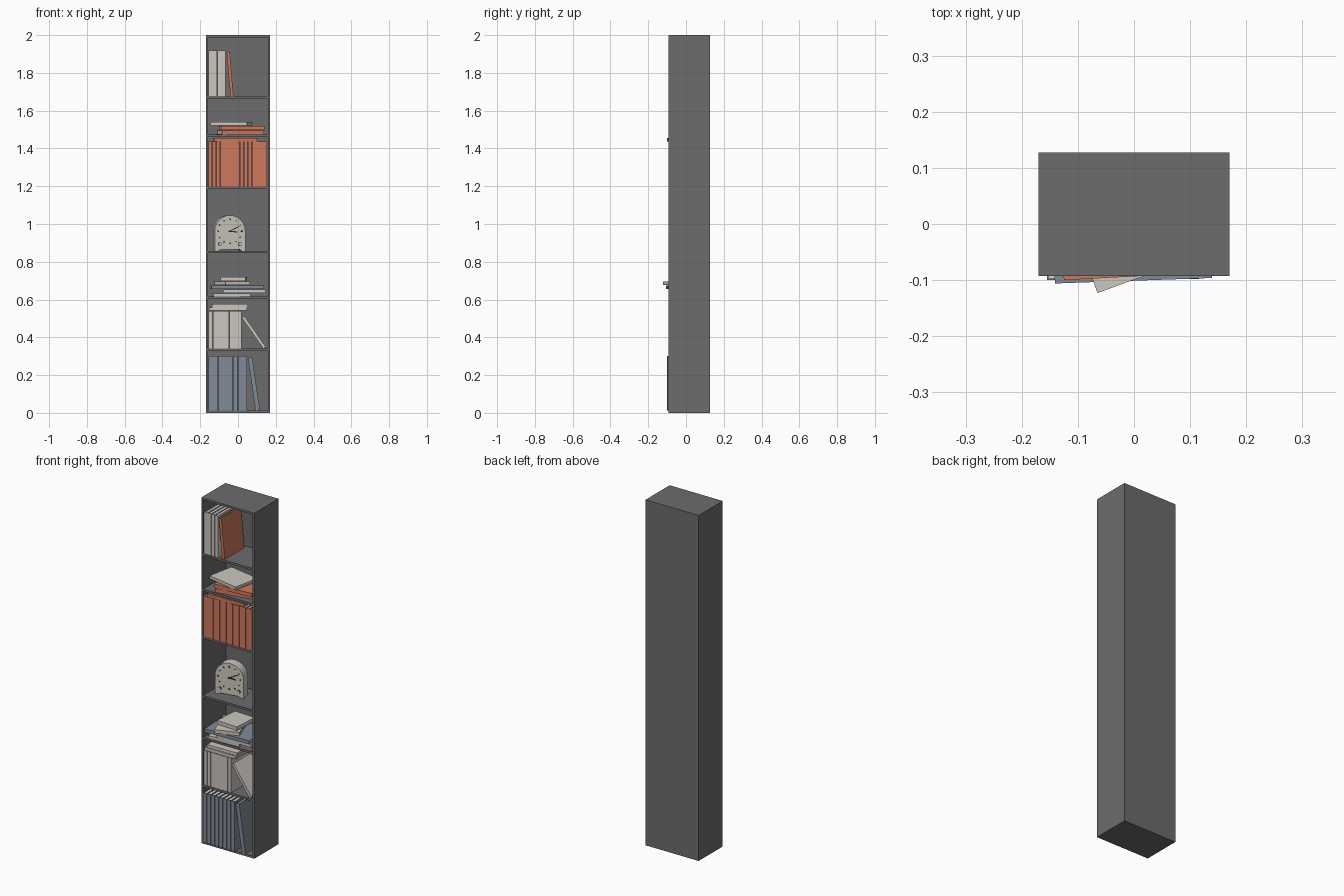
import bpy, bmesh, math
from math import radians, sin, cos, pi
from mathutils import Matrix, Vector

if "Cube" in bpy.data.objects:
    bpy.data.objects.remove(bpy.data.objects["Cube"])


def material(name, rgb):
    m = bpy.data.materials.new(name)
    m.use_nodes = True
    m.diffuse_color = (*rgb, 1)
    m.node_tree.nodes["Principled BSDF"].inputs["Base Color"].default_value = (*rgb, 1)
    return m


GREY = material("case grey", (0.15, 0.15, 0.15))
RED = material("terracotta", (0.62, 0.19, 0.11))
CREAM = material("cream", (0.60, 0.57, 0.52))
BLUE = material("slate blue", (0.22, 0.26, 0.32))
PAGES = material("paper", (0.70, 0.69, 0.66))
DARK = material("clock dark", (0.03, 0.03, 0.03))


def finish(name, bm, mats, matrix=Matrix()):
    bmesh.ops.recalc_face_normals(bm, faces=bm.faces[:])
    me = bpy.data.meshes.new(name)
    bm.to_mesh(me)
    bm.free()
    for m in mats:
        me.materials.append(m)
    ob = bpy.data.objects.new(name, me)
    ob.matrix_world = matrix
    bpy.context.collection.objects.link(ob)
    return ob


def add_box(bm, lo, hi, index=0):
    lo, hi = Vector(lo), Vector(hi)
    mat = Matrix.Translation((lo + hi) / 2) @ Matrix.Diagonal((*(hi - lo), 1))
    verts = bmesh.ops.create_cube(bm, size=1, matrix=mat)["verts"]
    for f in {f for v in verts for f in v.link_faces}:
        f.material_index = index


def box(name, lo, hi, mat):
    bm = bmesh.new()
    add_box(bm, lo, hi)
    return finish(name, bm, [mat])


def extrude_shape(name, points, y0, y1, mat, matrix=Matrix()):
    """Prism from an x-z outline, running from y0 to y1."""
    bm = bmesh.new()
    face = bm.faces.new([bm.verts.new((x, y0, z)) for x, z in points])
    geo = bmesh.ops.extrude_face_region(bm, geom=[face])["geom"]
    bmesh.ops.translate(bm, vec=(0, y1 - y0, 0),
                        verts=[g for g in geo if isinstance(g, bmesh.types.BMVert)])
    return finish(name, bm, [mat], matrix)


def book(name, t, d, h, mat, matrix):
    """Two boards and a spine around a slightly inset page block."""
    bm = bmesh.new()
    c, i = 0.0025, 0.004
    add_box(bm, (0, 0, 0), (c, d, h))
    add_box(bm, (t - c, 0, 0), (t, d, h))
    add_box(bm, (c, 0, 0), (t - c, c, h))
    add_box(bm, (c, c, i), (t - c, d - i, h - i), 1)
    return finish(name, bm, [mat, PAGES], matrix)


def row(name, x0, x1, count, z, h, y, d, mat):
    step = (x1 - x0) / count
    for k in range(count):
        book(f"{name}_{k + 1}", step - 0.0012, d, h, mat,
             Matrix.Translation((x0 + k * step, y, z)))


def leaning(name, x, z, angle, t, h, y, d, mat):
    book(name, t, d, h, mat,
         Matrix.Translation((x, y, z)) @ Matrix.Rotation(radians(-angle), 4, 'Y'))


def lying(name, x, y, z, w, d, t, turn, mat):
    """Flat book whose front left corner is at x, y."""
    book(name, t, d, w, mat,
         Matrix.Translation((x, y, z + t)) @ Matrix.Rotation(radians(turn), 4, 'Z')
         @ Matrix.Rotation(pi / 2, 4, 'Y'))


# Case
W, F, B, T = 0.17, -0.093, 0.127, 0.012
for side, name in ((1, "left"), (-1, "right")):
    xs = sorted((side * W, side * (W - T)))
    box(f"{name}_side", (xs[0], F, 0), (xs[1], B, 2), GREY)
box("back_panel", (-W + T, B - T, 0), (W - T, B, 2), GREY)
SHELVES = [T, 0.34, 0.615, 0.858, 1.198, 1.473, 1.677, 2.0]
for k, z in enumerate(SHELVES):
    box(f"shelf_{k}", (-W + T, F, z - T), (W - T, B - T, z), GREY)
S0, S1, S2, S3, S4, S5, S6, _ = SHELVES

# Bottom compartment: tall blue volumes
row("blue_volume", -0.155, 0.05, 8, S0, 0.288, -0.1, 0.2, BLUE)
leaning("blue_leaning_book", 0.093, S0, 8.2, 0.023, 0.282, -0.098, 0.19, BLUE)

# Second compartment: cream books
row("cream_book", -0.155, 0.02, 8, S1, 0.2, -0.09, 0.17, CREAM)
lying("cream_flat_lower", -0.153, -0.088, 0.541, 0.2, 0.15, 0.017, 0, CREAM)
lying("cream_flat_upper", -0.138, -0.085, 0.559, 0.19, 0.15, 0.017, 1, CREAM)
leaning("cream_leaning_book", 0.134, S1, 34.7, 0.016, 0.2, -0.088, 0.16, CREAM)

# Third compartment: untidy stack
lying("stack_book_1", -0.13, -0.09, S2, 0.195, 0.17, 0.018, 2, CREAM)
lying("stack_book_2", -0.08, -0.088, 0.634, 0.225, 0.17, 0.02, 0, CREAM)
lying("stack_book_3", -0.141, -0.106, 0.655, 0.28, 0.19, 0.02, 2, BLUE)
lying("stack_book_4", -0.065, -0.123, 0.676, 0.137, 0.19, 0.02, 20, CREAM)
lying("stack_book_5", -0.092, -0.06, 0.697, 0.133, 0.15, 0.022, -4, CREAM)

# Clock
R, H = 0.082, 0.106
clock = Matrix.Translation((-0.042, -0.02, S3)) @ Matrix.Rotation(radians(11), 4, 'Z')
arch = [(R * cos(pi * k / 24), H + R * sin(pi * k / 24)) for k in range(25)]
feet = [(-R, 0), (-R + 0.02, 0), (-R + 0.03, 0.007),
        (R - 0.03, 0.007), (R - 0.02, 0), (R, 0)]
body = extrude_shape("clock_body", arch + feet, 0, 0.055, CREAM, clock)


def clock_bar(name, angle, r0, r1, half):
    """Thin radial bar on the dial; the angle runs clockwise from twelve."""
    a = radians(angle)
    u, v = Vector((sin(a), cos(a))), Vector((cos(a), -sin(a)))
    c = Vector((0, H - 0.002))
    pts = [c + u * r0 - v * half, c + u * r0 + v * half,
           c + u * r1 + v * half, c + u * r1 - v * half]
    extrude_shape(name, pts, -0.003, 0.001, DARK, clock)


def disc(name, x, z, r, depth, mat):
    pts = [(x + r * cos(k * pi / 10), z + r * sin(k * pi / 10)) for k in range(20)]
    extrude_shape(name, pts, -depth, 0.001, mat, clock)


for k in range(12):
    clock_bar(f"clock_tick_{k}", k * 30, 0.06, 0.068, 0.0035 if k % 3 == 0 else 0.002)
clock_bar("minute_hand", 62, -0.008, 0.056, 0.002)
clock_bar("hour_hand", 97, -0.006, 0.04, 0.003)
disc("hand_hub", 0, H - 0.002, 0.005, 0.004, DARK)
for s in (-1, 1):
    disc(f"clock_rim_{s}", s * 0.055, 0.035, 0.01, 0.003, DARK)
    disc(f"clock_knob_{s}", s * 0.055, 0.035, 0.0075, 0.006, CREAM)

# Fifth compartment: packed red set with one book on top
row("red_volume", -0.156, 0.156, 15, S4, 0.238, -0.091, 0.18, RED)
lying("red_flat_book", -0.125, -0.1, 1.438, 0.225, 0.16, 0.018, 3, RED)

# Sixth compartment: turned stack
lying("red_stack_lower", -0.085, -0.09, S5, 0.227, 0.15, 0.022, 11, RED)
lying("red_stack_upper", -0.09, -0.088, 1.497, 0.23, 0.16, 0.022, 4, RED)
lying("cream_stack_top", -0.145, -0.053, 1.521, 0.197, 0.16, 0.018, -11, CREAM)

# Top compartment
row("tall_cream_book", -0.155, -0.064, 4, S6, 0.242, -0.088, 0.17, CREAM)
leaning("red_leaning_book", -0.04, S6, 5, 0.016, 0.235, -0.088, 0.18, RED)
